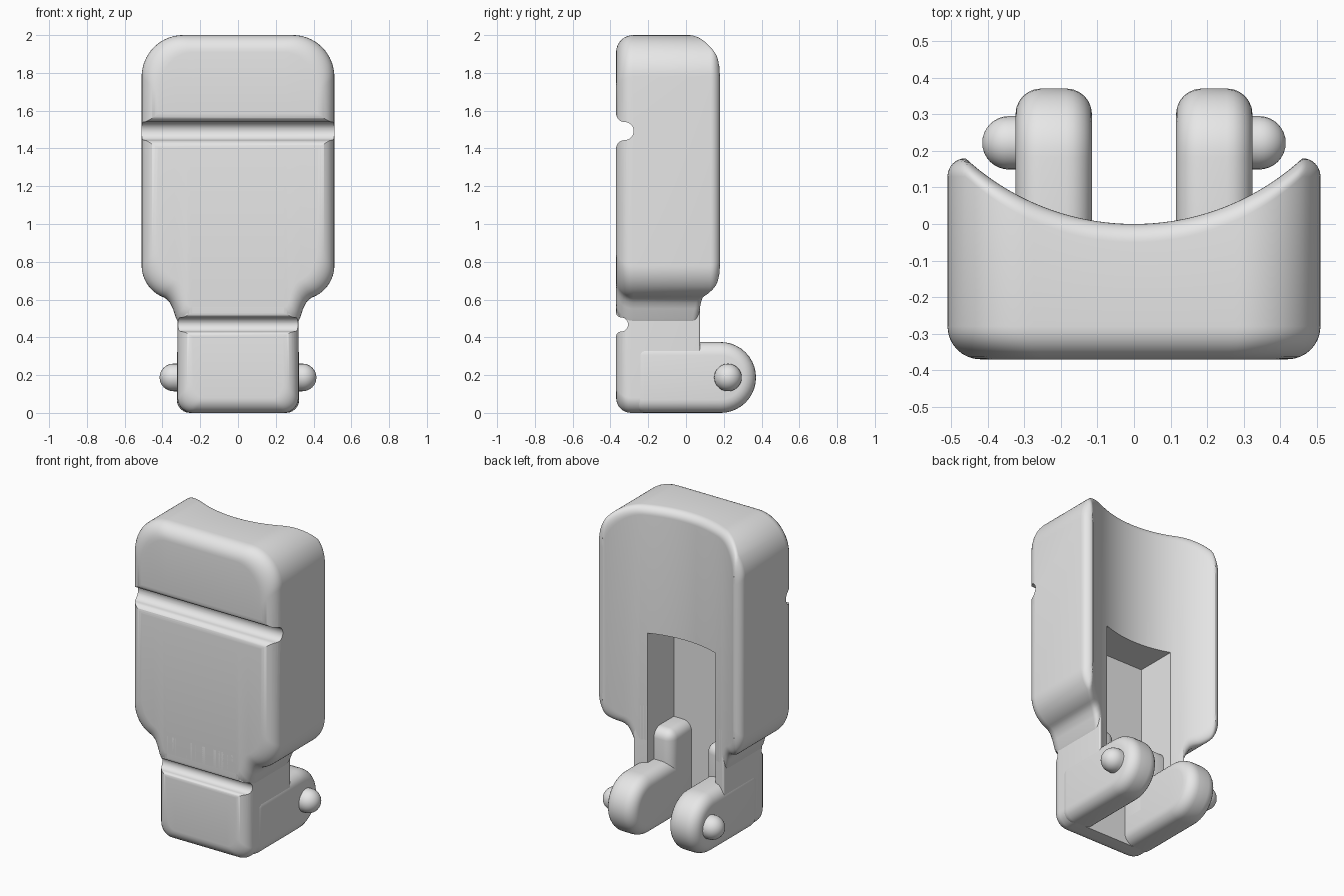
import bpy, bmesh, math
from math import sin, cos, pi, sqrt

if "Cube" in bpy.data.objects:
    bpy.data.objects.remove(bpy.data.objects["Cube"])

grey = bpy.data.materials.new("plain_grey")
grey.diffuse_color = (0.8, 0.8, 0.8, 1)
grey.use_nodes = True
grey.node_tree.nodes["Principled BSDF"].inputs["Base Color"].default_value = grey.diffuse_color


def make(name, bm):
    bmesh.ops.recalc_face_normals(bm, faces=bm.faces)
    me = bpy.data.meshes.new(name)
    bm.to_mesh(me)
    bm.free()
    me.materials.append(grey)
    ob = bpy.data.objects.new(name, me)
    bpy.context.collection.objects.link(ob)
    return ob


def activate(ob):
    bpy.ops.object.select_all(action='DESELECT')
    ob.select_set(True)
    bpy.context.view_layer.objects.active = ob


def smooth(ob):
    activate(ob)
    bpy.ops.object.shade_smooth_by_angle(angle=math.radians(35))


def cut(ob, cutters):
    for c in cutters:
        m = ob.modifiers.new("cut", 'BOOLEAN')
        m.operation, m.solver, m.object = 'DIFFERENCE', 'EXACT', c
        activate(ob)
        bpy.ops.object.modifier_apply(modifier=m.name)


def bevel(ob, width, segments=6):
    m = ob.modifiers.new("round", 'BEVEL')
    m.width, m.segments = width, segments
    m.limit_method, m.angle_limit = 'ANGLE', math.radians(50)
    activate(ob)
    bpy.ops.object.modifier_apply(modifier=m.name)


def prism(name, profile, x0, x1):
    """Extrude a (y, z) profile along x."""
    bm = bmesh.new()
    f = bm.faces.new([bm.verts.new((x0, y, z)) for y, z in profile])
    g = bmesh.ops.extrude_face_region(bm, geom=[f])
    new = [v for v in g['geom'] if isinstance(v, bmesh.types.BMVert)]
    bmesh.ops.translate(bm, verts=new, vec=(x1 - x0, 0, 0))
    return make(name, bm)


def box(y0, y1, z0, z1):
    return [(y0, z0), (y1, z0), (y1, z1), (y0, z1)]


# Slab with rounded front edge, concave back and rounded back rim
FRONT, R = -0.37, 0.68


def back_y(x):
    return min(R - sqrt(R * R - x * x), 0.18)


def slab(name, w, top, bot, rf, rb, n=72, seg=8):
    bm = bmesh.new()
    rings = []
    steps = [(True, i * pi / 2 / seg) for i in range(seg + 1)]
    steps += [(False, i * pi / 2 / seg) for i in range(seg + 1)]
    for front, t in steps:
        d = rf * (1 - sin(t)) if front else rb * (1 - cos(t))
        up, low = [], []
        for i in range(n + 1):
            xs = -w * cos(pi * i / n)
            x = xs * (w - d) / w
            y = FRONT + rf * (1 - cos(t)) if front else back_y(x) - rb * (1 - sin(t))
            up.append(bm.verts.new((x, y, top(abs(xs)) - d)))
            low.append(bm.verts.new((x, y, bot(abs(xs)) + d)))
        rings.append((up, low))
    for a, b in zip(rings, rings[1:]):
        la, lb = a[0] + a[1][::-1], b[0] + b[1][::-1]
        for i in range(len(la)):
            j = (i + 1) % len(la)
            bm.faces.new((la[i], la[j], lb[j], lb[i]))
    for up, low in (rings[0], rings[-1]):
        for i in range(n):
            bm.faces.new((up[i], up[i + 1], low[i + 1], low[i]))
    return make(name, bm)


def corner(x, w, r):
    """Drop of a rounded corner below a flat edge."""
    u = max(0.0, x - (w - r))
    return r - sqrt(max(0.0, r * r - u * u))


def body_bottom(x):
    if x < 0.32:
        return 0.47
    if x < 0.385:
        return 0.603 - 0.133 * ((0.385 - x) / 0.065) ** 2
    return 0.78 - sqrt(max(0.0, 0.18 ** 2 - (x - 0.33) ** 2))


body = slab("body", 0.51, lambda x: 2 - corner(x, 0.51, 0.22), body_bottom, 0.09, 0.05)
base = slab("base_block", 0.32, lambda x: 0.75, lambda x: corner(x, 0.32, 0.08), 0.08, 0.015)


# Grooves across the front, and the rear slot
def groove(zc, r, f):
    yc = FRONT + f
    arc = [i * pi / 16 for i in range(9)]
    upper = [(yc - f * cos(a), zc + r + f - f * sin(a)) for a in arc]
    bowl = [(yc + r * sin(i * pi / 16), zc + r * cos(i * pi / 16)) for i in range(1, 16)]
    lower = [(y, 2 * zc - z) for y, z in reversed(upper)]
    return [(-0.5, zc + r + f)] + upper + bowl + lower + [(-0.5, zc - r - f)]


upper_groove = prism("upper_groove_cutter", groove(1.492, 0.048, 0.045), -0.7, 0.7)
lower_groove = prism("lower_groove_cutter", groove(0.468, 0.038, 0.025), -0.7, 0.7)
slot = prism("slot_cutter", box(-0.22, 0.6, -0.2, 1.2), -0.24, 0.24)
cut(body, [slot, upper_groove, lower_groove])
cut(base, [slot, lower_groove])
for ob in (body, base):
    smooth(ob)
for c in (upper_groove, lower_groove, slot):
    bpy.data.objects.remove(c)

# Hinge lugs, their inner shoulders and the side pins
r = 0.1875
lug_profile = [(-0.29, 0.0)]
lug_profile += [(0.183 + r * sin(i * pi / 20), r - r * cos(i * pi / 20)) for i in range(21)]
lug_profile += [(-0.29, 2 * r)]
for s, side in ((1, "right"), (-1, "left")):
    lug = prism(side + "_hinge_lug", lug_profile, s * 0.115, s * 0.324)
    bevel(lug, 0.07)
    smooth(lug)
    shoulder = prism(side + "_shoulder", box(-0.29, -0.02, 0.1, 0.57), s * 0.115, s * 0.3)
    bevel(shoulder, 0.06)
    smooth(shoulder)

    bm = bmesh.new()
    prof = [(0.25, 0.073)]
    prof += [(0.342 + 0.073 * sin(i * pi / 16), 0.073 * cos(i * pi / 16)) for i in range(8)]
    rings = [[bm.verts.new((s * x, 0.222 + q * cos(k * pi / 14), r + q * sin(k * pi / 14)))
              for k in range(28)] for x, q in prof]
    for a, b in zip(rings, rings[1:]):
        for k in range(28):
            j = (k + 1) % 28
            bm.faces.new((a[k], a[j], b[j], b[k]))
    tip = bm.verts.new((s * 0.415, 0.222, r))
    for k in range(28):
        bm.faces.new((rings[-1][k], rings[-1][(k + 1) % 28], tip))
    bm.faces.new(rings[0])
    smooth(make(side + "_pin", bm))
